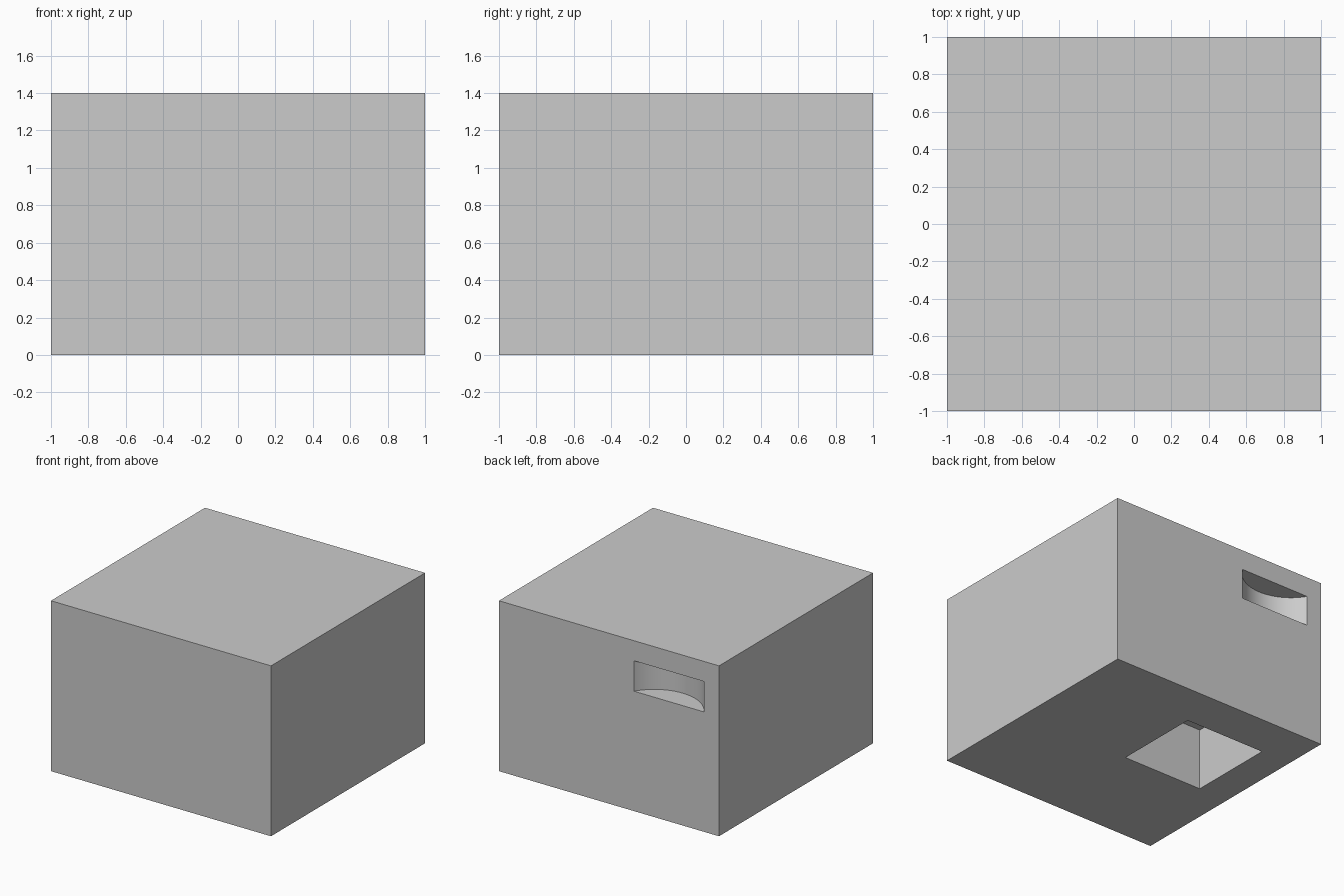
import bpy

if "Cube" in bpy.data.objects:
    bpy.data.objects.remove(bpy.data.objects["Cube"])


def box(name, x, y, z):
    """Box from its (min, max) range along each axis."""
    bpy.ops.mesh.primitive_cube_add(size=1, location=[sum(r) / 2 for r in (x, y, z)])
    ob = bpy.context.object
    ob.name = name
    ob.scale = [r[1] - r[0] for r in (x, y, z)]
    bpy.ops.object.transform_apply(location=False, rotation=False, scale=True)
    return ob


def cut(target, cutter):
    """Subtract a hidden cutter from the target."""
    mod = target.modifiers.new(cutter.name, 'BOOLEAN')
    mod.operation = 'DIFFERENCE'
    mod.solver = 'EXACT'
    mod.object = cutter
    bpy.context.view_layer.objects.active = target
    bpy.ops.object.modifier_apply(modifier=mod.name)
    bpy.data.objects.remove(cutter)


# solid block
block = box("block", (-1, 1), (-1, 1), (0, 1.4))

# square pocket in the underside
cut(block, box("pocket_cutter", (-0.73, 0.0), (-0.10, 0.63), (-0.2, 0.51)))

# curved slot in the back: an upright disc sunk partly into the wall
bpy.ops.mesh.primitive_cylinder_add(vertices=96, radius=0.37, depth=0.25,
                                    location=(-0.545, 1.19, 1.11))
disc = bpy.context.object
disc.name = "slot_cutter"
cut(block, disc)

# smooth slot wall, crisp edges elsewhere
bpy.ops.object.select_all(action='DESELECT')
block.select_set(True)
bpy.context.view_layer.objects.active = block
bpy.ops.object.shade_smooth_by_angle()
